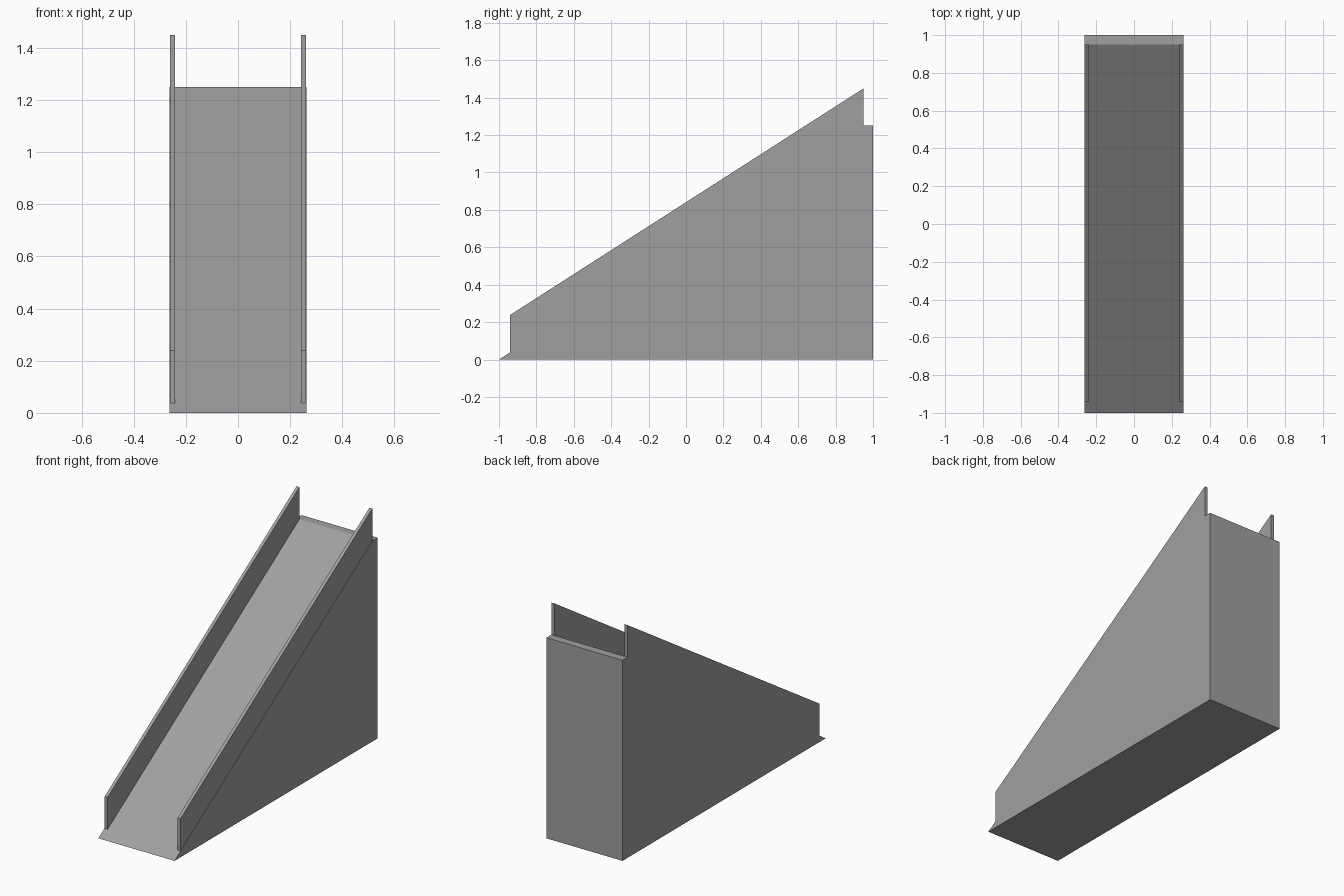
import bpy
import bmesh

cube = bpy.data.objects.get("Cube")
if cube:
    bpy.data.objects.remove(cube, do_unlink=True)

# Plain grey used on every part
grey = bpy.data.materials.new("plain grey")
grey.use_nodes = True
color = (0.35, 0.35, 0.35, 1)
grey.diffuse_color = color
grey.node_tree.nodes["Principled BSDF"].inputs["Base Color"].default_value = color


def extrude_profile(name, profile, x0, x1):
    """Solid from a side profile of (y, z) points, extruded from x0 to x1."""
    bm = bmesh.new()
    face = bm.faces.new([bm.verts.new((x0, y, z)) for y, z in profile])
    result = bmesh.ops.extrude_face_region(bm, geom=[face])
    moved = [g for g in result["geom"] if isinstance(g, bmesh.types.BMVert)]
    bmesh.ops.translate(bm, verts=moved, vec=(x1 - x0, 0, 0))
    bmesh.ops.recalc_face_normals(bm, faces=bm.faces)
    mesh = bpy.data.meshes.new(name)
    bm.to_mesh(mesh)
    bm.free()
    mesh.materials.append(grey)
    obj = bpy.data.objects.new(name, mesh)
    bpy.context.collection.objects.link(obj)
    return obj


half_width = 0.263
top_y, top_z = 0.95, 1.25
rail_y, rail_height = -0.94, 0.2


def slope_z(y):
    return top_z * (y + 1) / (top_y + 1)


# Solid wedge with a narrow flat ledge at the top
extrude_profile("ramp_body", [(-1, 0), (1, 0), (1, top_z), (top_y, top_z)],
                -half_width, half_width)

# Side rails standing on the slope
rail = [(rail_y, slope_z(rail_y)), (top_y, top_z),
        (top_y, top_z + rail_height), (rail_y, slope_z(rail_y) + rail_height)]
for name, side in (("left_rail", 1), ("right_rail", -1)):
    extrude_profile(name, rail, side * 0.241, side * 0.261)
